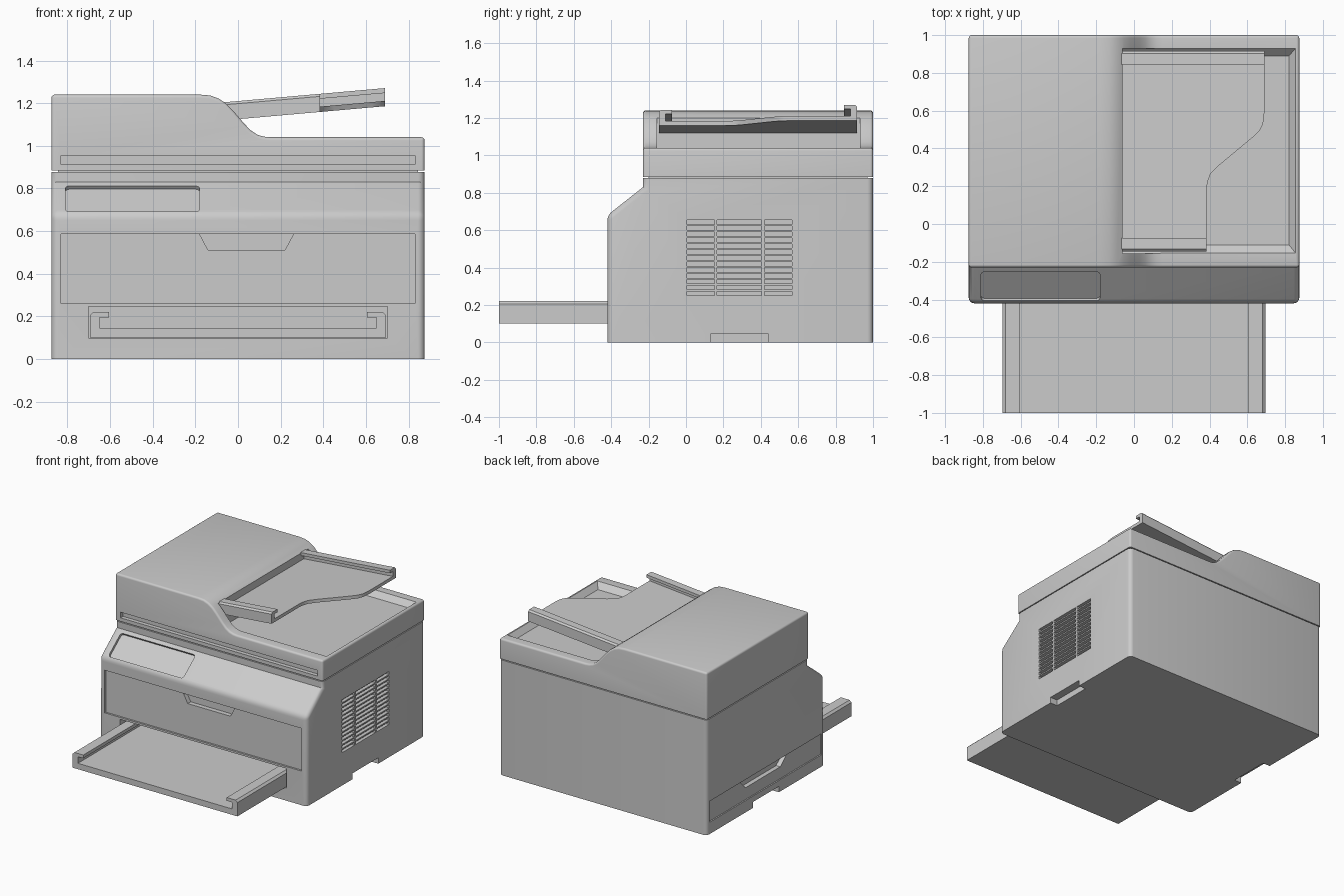
import bpy, bmesh, math
from mathutils import Matrix

if "Cube" in bpy.data.objects:
    bpy.data.objects.remove(bpy.data.objects["Cube"])


def finish(name, bm):
    bmesh.ops.recalc_face_normals(bm, faces=bm.faces)
    me = bpy.data.meshes.new(name)
    bm.to_mesh(me)
    bm.free()
    ob = bpy.data.objects.new(name, me)
    bpy.context.collection.objects.link(ob)
    return ob


def add_prism(bm, pts, axis, a, b):
    """Extrude a 2D outline along an axis between a and b."""
    put = {'x': lambda p, t: (t, p[0], p[1]),
           'y': lambda p, t: (p[0], t, p[1]),
           'z': lambda p, t: (p[0], p[1], t)}[axis]
    lo = [bm.verts.new(put(p, a)) for p in pts]
    hi = [bm.verts.new(put(p, b)) for p in pts]
    bm.faces.new(lo)
    bm.faces.new(hi[::-1])
    for i in range(len(pts)):
        j = (i + 1) % len(pts)
        bm.faces.new((lo[i], lo[j], hi[j], hi[i]))


def prism(name, pts, axis, a, b, bevel=0, min_angle=0.3, flat_z=()):
    bm = bmesh.new()
    add_prism(bm, pts, axis, a, b)
    bmesh.ops.recalc_face_normals(bm, faces=bm.faces)
    if bevel:
        edges = [e for e in bm.edges if e.calc_face_angle_signed() > min_angle
                 and not any(all(abs(v.co.z - z) < 1e-4 for v in e.verts) for z in flat_z)]
        bmesh.ops.bevel(bm, geom=edges, offset=bevel, segments=4, profile=0.5, affect='EDGES')
    return finish(name, bm)


def rect(x0, x1, y0, y1, r=0.0, n=4):
    if not r:
        return [(x0, y0), (x1, y0), (x1, y1), (x0, y1)]
    out = []
    for k, (cx, cy) in enumerate([(x1 - r, y1 - r), (x0 + r, y1 - r), (x0 + r, y0 + r), (x1 - r, y0 + r)]):
        for i in range(n + 1):
            t = math.pi / 2 * (k + i / n)
            out.append((cx + r * math.cos(t), cy + r * math.sin(t)))
    return out


def cut(ob, cutter):
    mod = ob.modifiers.new("cut", 'BOOLEAN')
    mod.operation, mod.solver, mod.object = 'DIFFERENCE', 'EXACT', cutter
    bpy.context.view_layer.objects.active = ob
    bpy.ops.object.modifier_apply(modifier=mod.name)
    bpy.data.objects.remove(cutter)


def smooth(ob):
    bpy.ops.object.select_all(action='DESELECT')
    ob.select_set(True)
    bpy.context.view_layer.objects.active = ob
    bpy.ops.object.shade_smooth_by_angle(angle=math.radians(32))


W = 0.875

# Main body with sloped control-panel front
body = prism("printer_body", [(-0.42, 0), (-0.42, 0.68), (-0.23, 0.83), (-0.23, 0.878), (1, 0.878), (1, 0)],
             'x', -W, W, bevel=0.03, flat_z=(0, 0.878))

# Control panel recess on the slope
screen = prism("cutter", rect(-0.315, 0.315, -0.097, 0.097, 0.02), 'z', -0.02, 0.06)
screen.data.transform(Matrix.Translation((-0.495, -0.33, 0.752)) @ Matrix.Rotation(math.atan2(0.15, 0.19), 4, 'X'))
cut(body, screen)

# Front door, its finger grip, and the paper tray opening
cut(body, prism("cutter", rect(-0.83, 0.83, 0.26, 0.585), 'y', -0.5, -0.406))
cut(body, prism("cutter", [(-0.18, 0.5851), (-0.14, 0.51), (0.22, 0.51), (0.26, 0.5851)], 'y', -0.5, -0.37))
cut(body, prism("cutter", rect(-0.702, 0.702, 0.097, 0.245), 'y', -0.5, -0.15))

# Left side door with finger grip
cut(body, prism("cutter", rect(-0.385, 0.965, 0.09, 0.25), 'x', -1, -W + 0.01))
cut(body, prism("cutter", [(0.02, 0.2501), (0.1, 0.18), (0.52, 0.18), (0.585, 0.2501)], 'x', -1, -W + 0.045))

# Lifting notches under both sides
for s in (-1, 1):
    cut(body, prism("cutter", rect(0.13, 0.44, -0.05, 0.045), 'x', *sorted((s * 0.815, s * 0.95))))

# Ventilation slots on the right side
bm = bmesh.new()
for y0, y1 in ((0.005, 0.153), (0.167, 0.405), (0.421, 0.568)):
    for i in range(13):
        z = 0.25 + i * 0.0318
        add_prism(bm, rect(y0, y1, z, z + 0.022), 'x', W - 0.025, 0.95)
cut(body, finish("cutter", bm))
smooth(body)

# Narrow joint between body and scanner lid
prism("lid_joint", rect(-W + 0.03, W - 0.03, -0.2, 0.97), 'z', 0.87, 0.893)

# Scanner lid with raised feeder housing
hump = [(0.15, 1.04), (0.12, 1.043), (0.09, 1.052), (0.06, 1.072), (0.03, 1.103), (0.005, 1.132),
        (-0.02, 1.161), (-0.055, 1.197), (-0.09, 1.221), (-0.13, 1.236), (-0.18, 1.24)]
lid = prism("scanner_lid", [(-W, 0.885), (W, 0.885), (W, 1.04)] + hump + [(-W, 1.24)],
            'y', -0.23, 1, bevel=0.015, min_angle=0.8, flat_z=(0.885,))

# Output pan recess with sloping rim
bm = bmesh.new()
rings = [[bm.verts.new((x, y, z)) for x, y in rect(-0.06, x1, y0, y1)]
         for z, x1, y0, y1 in ((1.0, 0.82, -0.11, 0.89), (1.041, 0.856, -0.155, 0.93), (1.4, 0.856, -0.155, 0.93))]
bm.faces.new(rings[0])
bm.faces.new(rings[-1])
for a, b in zip(rings, rings[1:]):
    for i in range(4):
        bm.faces.new((a[i], a[i - 1], b[i - 1], b[i]))
cut(lid, finish("cutter", bm))

# Long grip groove along the lid front
cut(lid, prism("cutter", rect(-0.83, 0.83, 0.912, 0.955), 'y', -0.4, -0.2))
smooth(lid)

# Paper tray: floor with two curled side rails in one profile
half = [(0.695, 0.1), (0.695, 0.205), (0.68, 0.22), (0.605, 0.22), (0.605, 0.195), (0.65, 0.195), (0.65, 0.145)]
smooth(prism("paper_tray", half + [(-x, z) for x, z in half[::-1]], 'y', -1, -0.16))

# Feeder tray: plate with a swept edge, plus hooked guide rails, slanting upward
X0 = -0.065
edge = [(0.385, -0.145), (0.385, 0.19), (0.39, 0.225), (0.405, 0.265), (0.45, 0.31), (0.54, 0.385),
        (0.63, 0.46), (0.665, 0.495), (0.683, 0.53), (0.69, 0.59), (0.69, 0.915)]


def slant(ob):
    for v in ob.data.vertices:
        v.co.z += 1.12 + 0.088 * (v.co.x + 0.055)
    smooth(ob)


slant(prism("feeder_tray", [(X0, -0.145)] + edge + [(X0, 0.915)], 'z', 0, 0.025))
hook = [(0, 0.025), (0, 0.073), (0.012, 0.085), (0.07, 0.085), (0.07, 0.062), (0.035, 0.062), (0.035, 0.025)]
slant(prism("feeder_rail_front", [(-0.145 + d, z) for d, z in hook], 'x', X0, 0.385))
slant(prism("feeder_rail_back", [(0.915 - d, z) for d, z in hook], 'x', X0, 0.69))
